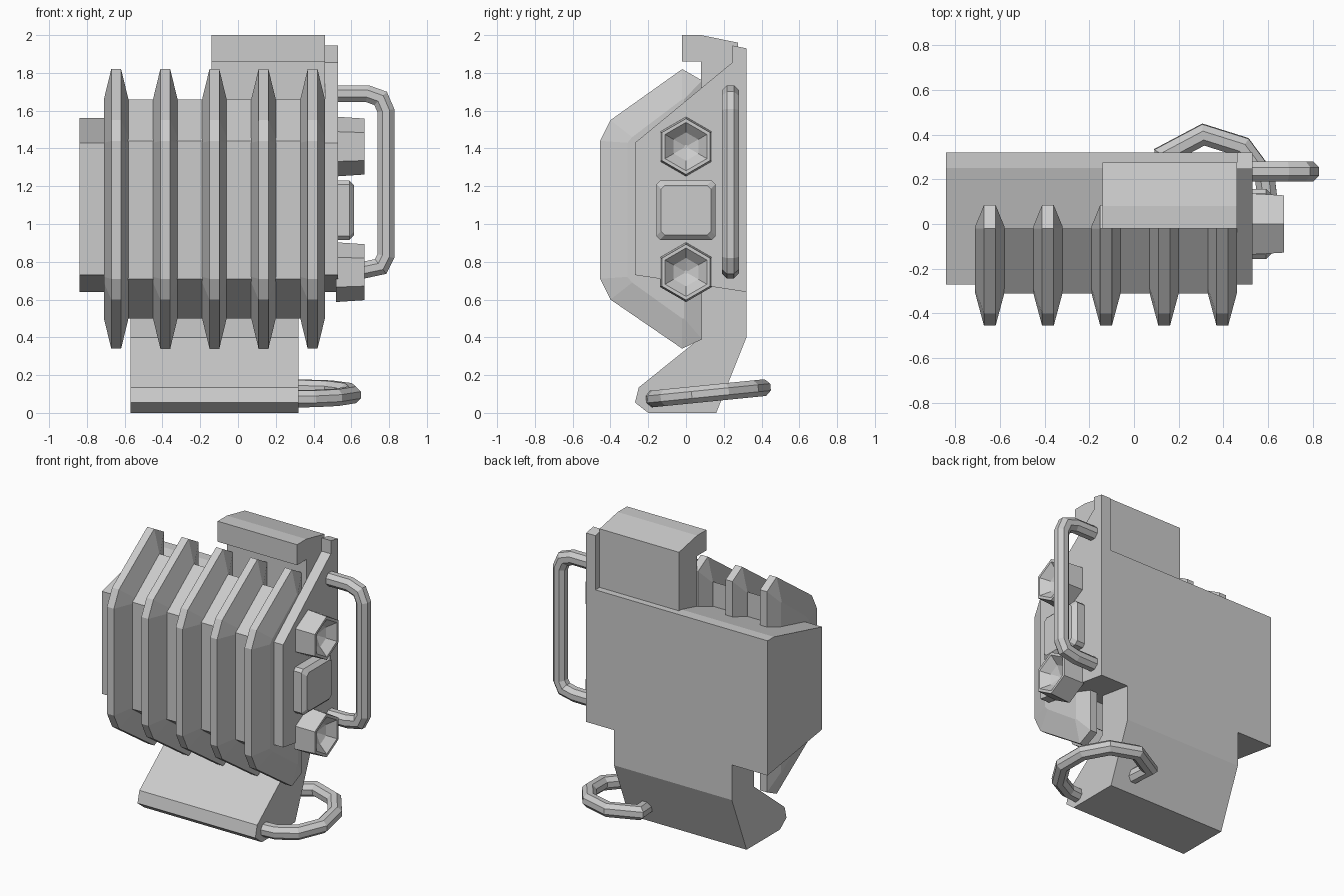
import bpy, bmesh, math
from mathutils import Vector

if "Cube" in bpy.data.objects:
    bpy.data.objects.remove(bpy.data.objects["Cube"])


def finish(name, bm):
    bmesh.ops.recalc_face_normals(bm, faces=bm.faces)
    mesh = bpy.data.meshes.new(name)
    bm.to_mesh(mesh)
    bm.free()
    obj = bpy.data.objects.new(name, mesh)
    bpy.context.collection.objects.link(obj)
    return obj


def loft(name, rings):
    """Skin equal-length loops of points and cap both ends."""
    bm = bmesh.new()
    loops = [[bm.verts.new(p) for p in ring] for ring in rings]
    for a, b in zip(loops, loops[1:]):
        for i in range(len(a)):
            j = (i + 1) % len(a)
            bm.faces.new((a[i], a[j], b[j], b[i]))
    bm.faces.new(loops[0])
    bm.faces.new(loops[-1])
    return finish(name, bm)


def section(x, profile):
    return [(x, y, z) for y, z in profile]


def prism(name, x0, x1, profile):
    return loft(name, [section(x0, profile), section(x1, profile)])


def rod(name, path, normal, radius=0.048, sides=8):
    """Sweep a faceted round section along a planar path with mitred corners."""
    pts = [Vector(p) for p in path]
    n = Vector(normal).normalized()
    rings = []
    for i, p in enumerate(pts):
        t_in = (p - pts[max(i - 1, 0)]) or (pts[1] - p)
        t_out = (pts[min(i + 1, len(pts) - 1)] - p) or t_in
        if i == 0:
            t_in = t_out
        if i == len(pts) - 1:
            t_out = t_in
        t_in, t_out = t_in.normalized(), t_out.normalized()
        t = (t_in + t_out).normalized()
        side = n.cross(t) / t.dot(t_in)
        angles = [math.tau * (k + 0.5) / sides for k in range(sides)]
        rings.append([p + radius * (side * math.cos(a) + n * math.sin(a)) for a in angles])
    return loft(name, rings)


def hexagon(x, z, r):
    return [(x, r * math.sin(k * math.pi / 3), z + r * math.cos(k * math.pi / 3)) for k in range(6)]


# Main housing and taller right end plate
prism("housing", -0.84, 0.46,
      [(-0.27, 0.73), (0.32, 0.64), (0.32, 1.56), (0.25, 1.56), (-0.27, 1.43)])
prism("end_plate", 0.46, 0.53,
      [(-0.27, 0.73), (0.32, 0.64), (0.32, 1.93), (0.245, 1.945), (0.245, 1.855), (-0.27, 1.43)])

# Top hook and bottom foot
prism("top_hook", -0.14, 0.46,
      [(-0.02, 1.86), (-0.02, 2.0), (0.08, 2.0), (0.275, 1.96), (0.275, 1.5), (0.08, 1.5), (0.08, 1.86)])
prism("foot", -0.57, 0.32,
      [(0.32, 0.68), (0.32, 0.40), (0.16, 0.0), (-0.20, 0.0), (-0.27, 0.055),
       (-0.25, 0.135), (0.08, 0.40), (0.08, 0.71)])

# Cooling core with five tapered fins
prism("fin_core", -0.70, 0.45,
      [(-0.02, 1.66), (-0.31, 1.44), (-0.31, 0.71), (-0.02, 0.50)])
base = [(-0.01, 1.66), (-0.02, 1.66), (-0.285, 1.46), (-0.31, 1.43),
        (-0.31, 0.72), (-0.285, 0.69), (-0.02, 0.50), (-0.01, 0.50)]
tip = [(0.085, 1.76), (-0.02, 1.82), (-0.40, 1.55), (-0.455, 1.44),
       (-0.455, 0.71), (-0.40, 0.60), (-0.02, 0.34), (0.085, 0.39)]
for i in range(5):
    x = -0.645 + 0.26 * i
    loft(f"fin_{i + 1}", [section(x - 0.065, base), section(x - 0.026, tip),
                          section(x + 0.026, tip), section(x + 0.065, base)])

# Hex bolts with a recessed socket
for name, z in (("upper_bolt", 1.41), ("lower_bolt", 0.745)):
    loft(name, [hexagon(0.52, z, 0.158), hexagon(0.67, z, 0.148),
                hexagon(0.67, z, 0.128), hexagon(0.62, z, 0.075), hexagon(0.595, z, 0.01)])

# Chamfered square block between the bolts
def square(x, h):
    c = 0.02
    return [(x, a, 1.073 + b) for a, b in
            ((-h, -h + c), (-h, h - c), (-h + c, h), (h - c, h),
             (h, h - c), (h, -h + c), (h - c, -h), (-h + c, -h))]

loft("side_block", [square(0.52, 0.157), square(0.59, 0.157), square(0.615, 0.132)])

# Side handle
handle = [(0.50, 1.69), (0.685, 1.69), (0.755, 1.665), (0.783, 1.60),
          (0.783, 0.83), (0.755, 0.775), (0.67, 0.757), (0.50, 0.755)]
rod("side_handle", [(x, 0.235, z) for x, z in handle], (0, 1, 0))

# Tilted lower ring
ring = [(0.18, 0.10), (0.14, 0.31), (0.31, 0.40), (0.485, 0.345), (0.585, 0.21),
        (0.605, 0.04), (0.52, -0.10), (0.40, -0.16), (0.28, -0.17)]
rod("lower_ring", [(x, y, 0.092 + 0.1 * y) for x, y in ring], (0, -0.1, 1))
